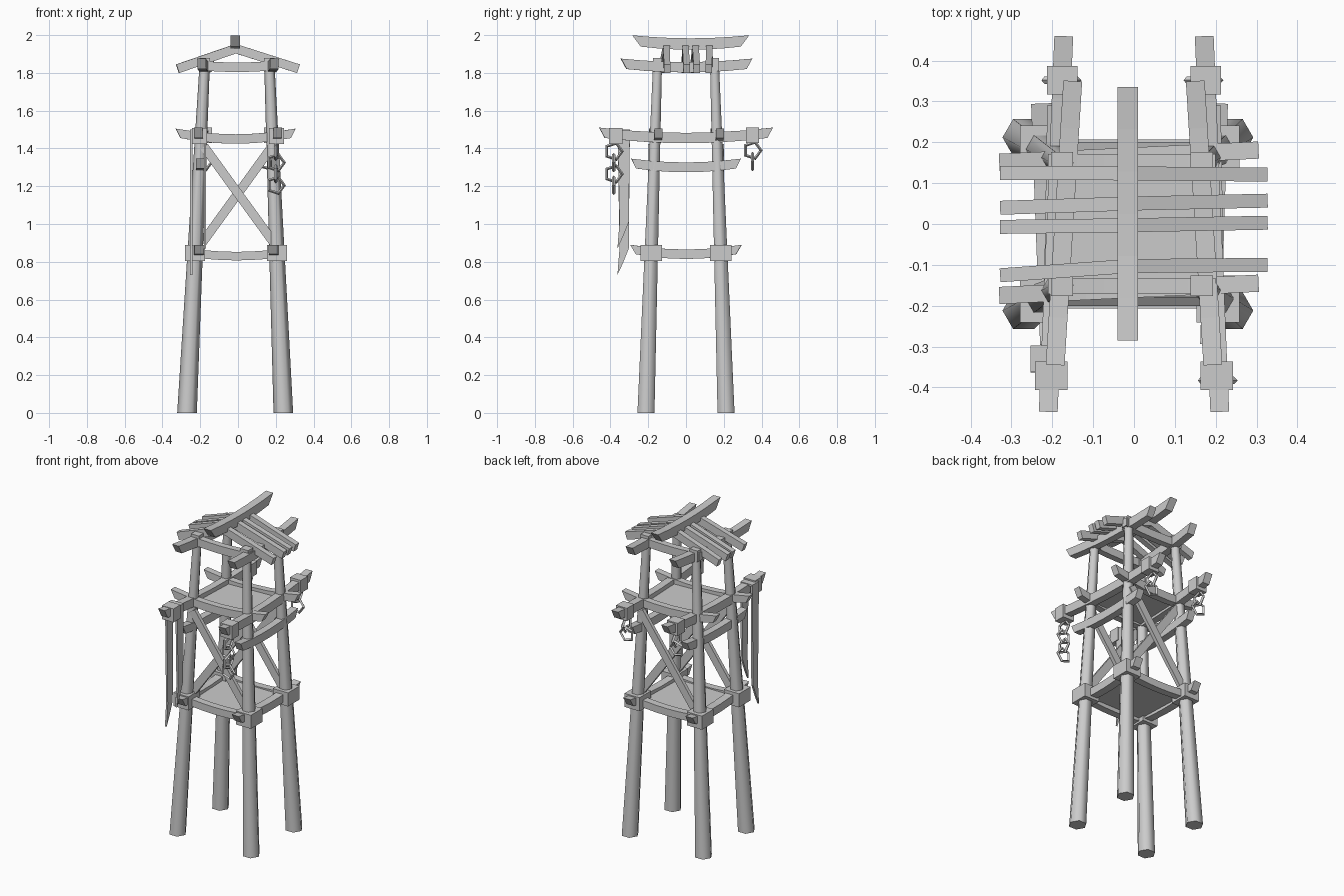
import bpy, bmesh, math
from mathutils import Vector

cube = bpy.data.objects.get("Cube")
if cube:
    bpy.data.objects.remove(cube)

wood = bpy.data.materials.new("grey")
wood.use_nodes = True
GREY = (0.6, 0.6, 0.6, 1)
wood.diffuse_color = GREY
wood.node_tree.nodes["Principled BSDF"].inputs["Base Color"].default_value = GREY


def finish(bm, name):
    bmesh.ops.recalc_face_normals(bm, faces=bm.faces)
    mesh = bpy.data.meshes.new(name)
    bm.to_mesh(mesh)
    bm.free()
    mesh.materials.append(wood)
    ob = bpy.data.objects.new(name, mesh)
    bpy.context.collection.objects.link(ob)
    return ob


def loft(name, rings):
    """Skin a list of equal-sized rings and cap both ends."""
    bm = bmesh.new()
    rows = [[bm.verts.new(p) for p in ring] for ring in rings]
    n = len(rows[0])
    for a, b in zip(rows, rows[1:]):
        for i in range(n):
            bm.faces.new((a[i], a[(i + 1) % n], b[(i + 1) % n], b[i]))
    bm.faces.new(rows[0])
    bm.faces.new(rows[-1])
    return finish(bm, name)


def beam(name, start, end, w, h, bow=0.0, slant=0.0, steps=6):
    """Straight or sagging beam; slant makes the top longer than the bottom."""
    a, b = Vector(start), Vector(end)
    d = (b - a).normalized()
    side = d.cross(Vector((0, 0, 1))).normalized() * w / 2
    up = side.cross(d).normalized() * h / 2
    rings = []
    for i in range(steps + 1):
        u = 2 * i / steps - 1
        c = a.lerp(b, i / steps) + Vector((0, 0, bow * u * u))
        low = -d * slant * u
        rings.append([c + side + up, c - side + up,
                      c - side - up + low, c + side - up + low])
    return loft(name, rings)


def block(name, centre, size):
    x, y, z = centre
    return beam(name, (x - size[0] / 2, y, z), (x + size[0] / 2, y, z),
                size[1], size[2], steps=1)


def leg_at(sx, sy, z):
    t = z / 1.87
    x = -0.27 + 0.095 * t if sx < 0 else 0.24 - 0.075 * t
    return Vector((x, sy * (0.212 - 0.062 * t), z))


SIDES = (("left", -1), ("right", 1))
ENDS = (("front", -1), ("back", 1))

# Legs with collars at the lower deck and caps under the roof
for sn, sx in SIDES:
    for en, sy in ENDS:
        rings = []
        for z, r in ((0, 0.052), (1.87, 0.027)):
            c = leg_at(sx, sy, z)
            rings.append([c + Vector((r * math.cos(k * math.pi / 3),
                                      r * math.sin(k * math.pi / 3), 0)) for k in range(6)])
        leg = loft(f"leg_{en}_{sn}", rings)
        bpy.context.view_layer.objects.active = leg
        leg.select_set(True)
        bpy.ops.object.shade_smooth_by_angle(angle=math.radians(65))
        leg.select_set(False)
        block(f"collar_{en}_{sn}", leg_at(sx, sy, 0.847), (0.105, 0.115, 0.085))
        block(f"leg_cap_{en}_{sn}", leg_at(sx, sy, 1.845), (0.055, 0.05, 0.07))

# Beams running front to back, toeing in slightly towards the back
for sn, sx in SIDES:
    beam(f"lower_side_beam_{sn}", (-0.205 if sx < 0 else 0.187, -0.295, 0.84),
         (-0.227 if sx < 0 else 0.205, 0.295, 0.84), 0.05, 0.05, 0.025, 0.03)
    beam(f"middle_side_beam_{sn}", (sx * 0.2, -0.29, 1.3),
         (sx * 0.19, 0.29, 1.3), 0.045, 0.052, 0.02, 0.025)
    beam(f"upper_side_beam_{sn}", (sx * 0.21, -0.46, 1.455),
         (sx * 0.172, 0.46, 1.455), 0.046, 0.055, 0.028, 0.03)
    beam(f"roof_side_beam_{sn}", (sx * 0.193, -0.345, 1.83),
         (sx * 0.15, 0.35, 1.83), 0.046, 0.055, 0.018, 0.03)

# Beams running across, and the crossed braces
for en, sy in ENDS:
    beam(f"lower_cross_beam_{en}", (-0.23, sy * 0.185, 0.83),
         (0.215, sy * 0.185, 0.83), 0.045, 0.045, 0.015)
    mid = sy * 0.163
    beam(f"upper_cross_beam_{en}", (-0.33, mid - 0.012, 1.45),
         (0.305, mid + 0.018, 1.45), 0.042, 0.05, 0.03, 0.025)
    beam(f"roof_cross_beam_{en}", (-0.21, sy * 0.152, 1.83),
         (0.2, sy * 0.152, 1.83), 0.04, 0.05, 0.01)
    for bn, sx in (("rising", 1), ("falling", -1)):
        y = sy * 0.178 + sx * 0.012
        beam(f"brace_{bn}_{en}", (-sx * 0.19, y, 0.9), (sx * 0.18, y, 1.41),
             0.022, 0.048, steps=1)

# Decks
block("lower_deck", (-0.01, 0, 0.84), (0.42, 0.37, 0.012))
block("upper_deck", (-0.007, 0, 1.45), (0.375, 0.33, 0.012))

# Roof slats and ridge
for i, (yl, ym, yr) in enumerate(((-0.125, -0.103, -0.1), (-0.007, -0.003, 0.003),
                                  (0.04, 0.05, 0.057), (0.125, 0.124, 0.121))):
    for sn, sx, y in (("left", -1, yl), ("right", 1, yr)):
        beam(f"roof_slat_{i + 1}_{sn}", (-0.012, ym, 1.928),
             (sx * 0.32, y, 1.822), 0.034, 0.048, steps=1)
beam("ridge_beam", (-0.015, -0.285, 1.953), (-0.015, 0.335, 1.953), 0.05, 0.06, 0.016, 0.045)

# Bands near the tips of the upper side beams
for sn, sx in SIDES:
    block(f"band_front_{sn}", (sx * 0.203, -0.372, 1.465), (0.08, 0.07, 0.085))
    block(f"band_back_{sn}", (sx * 0.176, 0.352, 1.47), (0.075, 0.07, 0.08))


# Hanging chains of five-sided links, turned alternately
def chain(name, x, y, top, links):
    for i in range(links):
        bpy.ops.mesh.primitive_torus_add(
            major_segments=5, minor_segments=4, major_radius=0.045, minor_radius=0.009,
            location=(x, y, top - 0.06 * i),
            rotation=(math.pi / 2, 0, 0 if i % 2 else math.pi / 2))
        link = bpy.context.object
        link.name = f"{name}_link_{i + 1}"
        link.data.materials.append(wood)


chain("front_chain", 0.2, -0.383, 1.385, 4)
chain("back_left_chain", -0.183, 0.352, 1.39, 2)
chain("back_right_chain", 0.165, 0.352, 1.39, 2)


# Cloth draped over the front left beam, with two ragged tails
def cloth_tail(name, x, tip):
    outline = [(-0.362, 1.49), (-0.297, 1.49), (-0.303, tip + 0.14),
               (-0.335, tip + 0.06), (-0.363, tip), (-0.352, tip + 0.14)]
    loft(name, [[(x + o, y, z) for y, z in outline] for o in (-0.006, 0.006)])


cloth_tail("cloth_outer_tail", -0.247, 0.73)
cloth_tail("cloth_inner_tail", -0.175, 0.87)
block("cloth_fold", (-0.211, -0.33, 1.493), (0.084, 0.065, 0.012))
